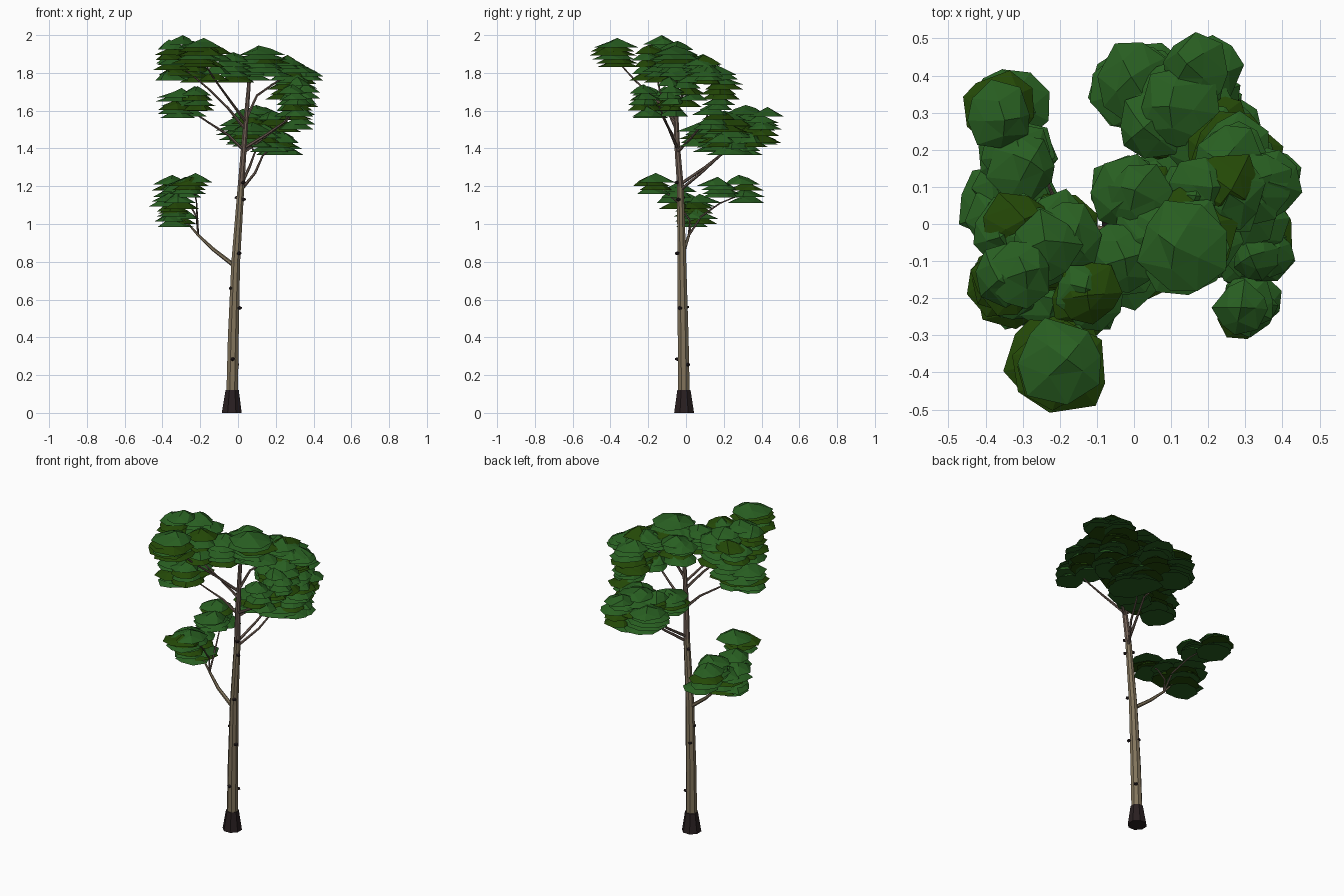
import bpy, bmesh, math, random
from mathutils import Vector

random.seed(11)


def material(name, rgb):
    m = bpy.data.materials.new(name)
    m.diffuse_color = (*rgb, 1)
    return m


LEAF = material("leaf_green", (0.021, 0.112, 0.015))
OLIVE = material("leaf_olive", (0.017, 0.064, 0.002))
BARK = material("pale_bark", (0.225, 0.177, 0.108))
UPPER = material("brown_bark", (0.17, 0.12, 0.095))
DARK = material("dark_bark", (0.022, 0.014, 0.015))


def finish(bm, name, mats):
    bmesh.ops.recalc_face_normals(bm, faces=bm.faces)
    me = bpy.data.meshes.new(name)
    bm.to_mesh(me)
    bm.free()
    for m in mats:
        me.materials.append(m)
    ob = bpy.data.objects.new(name, me)
    bpy.context.collection.objects.link(ob)
    return ob


def tube(name, points, radii, sides, mat, flat=False):
    """Faceted tapered tube through points, optionally with level rings."""
    bm = bmesh.new()
    pts = [Vector(p) for p in points]
    rings = []
    for i, p in enumerate(pts):
        d = pts[min(i + 1, len(pts) - 1)] - pts[max(i - 1, 0)]
        if flat:
            d = Vector((0, 0, 1))
        q = d.to_track_quat('Z', 'Y')
        ring = []
        for k in range(sides):
            a = math.tau * (k + 0.5) / sides
            ring.append(bm.verts.new(p + q @ Vector((math.cos(a), math.sin(a), 0)) * radii[i]))
        rings.append(ring)
    for a, b in zip(rings, rings[1:]):
        for k in range(sides):
            n = (k + 1) % sides
            bm.faces.new((a[k], a[n], b[n], b[k]))
    bm.faces.new(rings[0][::-1])
    bm.faces.new(rings[-1])
    return finish(bm, name, [mat])


def add_pad(bm, x, y, z, r, h, mi):
    """Flat-bottomed, irregular faceted leaf pad."""
    n = 8
    start = random.uniform(0, math.tau)
    ax, ay = (random.uniform(-0.25, 0.25) * r for _ in range(2))
    rim, mid = [], []
    for k in range(n):
        a = start + math.tau * (k + random.uniform(-0.2, 0.2)) / n
        rr = r * random.uniform(0.86, 1.1)
        c, s = math.cos(a), math.sin(a)
        rim.append(bm.verts.new((x + c * rr, y + s * rr, z)))
        if k % 2 == 0:
            mid.append(bm.verts.new((x + ax * 0.6 + c * r * 0.5, y + ay * 0.6 + s * r * 0.5,
                                     z + h * random.uniform(0.52, 0.68))))
    top = bm.verts.new((x + ax, y + ay, z + h))
    faces = [bm.faces.new(rim[::-1])]
    for i in range(n // 2):
        j = (i + 1) % (n // 2)
        a, b, c = rim[2 * i], rim[2 * i + 1], rim[(2 * i + 2) % n]
        for f in ((mid[i], mid[j], top), (a, b, mid[i]), (b, c, mid[j]), (mid[i], b, mid[j])):
            faces.append(bm.faces.new(f))
    for f in faces:
        f.material_index = mi


def foliage(name, clumps, tip=0):
    """Each clump: x, y, lowest z, highest z, pad count, pad radius."""
    bm = bmesh.new()
    for x, y, z0, z1, count, r in clumps:
        for i in range(count):
            last = i == count - 1
            h = 0.05 if last else 0.05 * random.uniform(0.9, 1.1)
            t = i / max(1, count - 1)
            colour = tip if last else int(random.random() < 0.4)
            add_pad(bm, x + random.uniform(-0.025, 0.025), y + random.uniform(-0.025, 0.025),
                    z0 + (z1 - 0.05 - z0) * t, r * random.uniform(0.88, 1.03), h, colour)
    return finish(bm, name, [LEAF, OLIVE])


# Trunk and root collar
tube("root_collar", [(-0.033, -0.01, 0), (-0.031, -0.011, 0.12)], [0.057, 0.038], 8, DARK, True)
tube("lower_trunk", [(-0.031, -0.011, 0.1), (-0.025, -0.015, 0.4), (-0.012, -0.022, 0.8),
                     (0.016, -0.03, 1.2)], [0.033, 0.031, 0.025, 0.019], 8, BARK, True)
tube("upper_trunk", [(0.016, -0.03, 1.2), (0.032, -0.047, 1.42), (0.06, -0.06, 1.77)],
     [0.019, 0.016, 0.01], 8, UPPER, True)

# Dark knots on the trunk: angle, height
for i, (ang, z) in enumerate([(-1.7, 0.285), (0.9, 0.255), (3.4, 0.66), (-0.5, 0.555), (2.2, 0.56),
                              (-1.2, 0.845), (-0.6, 1.13), (-1.0, 1.22), (2.6, 1.14)]):
    t = z / 1.2
    r = 0.034 - 0.013 * t
    bm = bmesh.new()
    bmesh.ops.create_icosphere(bm, subdivisions=1, radius=0.014)
    bmesh.ops.scale(bm, verts=bm.verts, vec=(1, 1, 0.7))
    bmesh.ops.translate(bm, verts=bm.verts, vec=(-0.031 + 0.047 * t ** 1.4 + r * math.cos(ang),
                                                 -0.01 - 0.02 * t + r * math.sin(ang), z))
    finish(bm, f"knot_{i + 1}", [DARK])

# Branches
tube("low_branch", [(-0.02, -0.022, 0.78), (-0.13, -0.01, 0.865), (-0.21, 0.015, 0.94),
                    (-0.28, 0.03, 1.02)], [0.012, 0.01, 0.007, 0.004], 6, BARK)
twigs = [
    [(-0.21, 0.015, 0.94), (-0.215, 0.02, 1.02), (-0.22, -0.05, 1.12), (-0.24, -0.15, 1.2)],
    [(-0.21, 0.015, 0.94), (-0.22, 0.08, 1.04), (-0.26, 0.18, 1.11), (-0.32, 0.3, 1.16)]]
for i, pts in enumerate(twigs):
    tube(f"low_twig_{i + 1}", pts, [0.006, 0.005, 0.004, 0.003], 6, UPPER)
branches = [
    [(0.016, -0.03, 1.18), (0.09, 0.08, 1.27), (0.13, 0.18, 1.36), (0.2, 0.27, 1.43)],
    [(0.018, -0.03, 1.21), (0.06, 0.1, 1.3), (0.09, 0.2, 1.38), (0.04, 0.34, 1.45)],
    [(0.03, -0.045, 1.38), (0.14, 0.03, 1.46), (0.25, 0.1, 1.54), (0.3, 0.15, 1.68)],
    [(0.03, -0.045, 1.4), (0.16, -0.08, 1.48), (0.26, -0.11, 1.55), (0.33, -0.15, 1.64)],
    [(0.03, -0.045, 1.39), (-0.05, -0.07, 1.47), (-0.16, -0.11, 1.54), (-0.28, -0.15, 1.62)],
    [(0.04, -0.05, 1.5), (-0.05, -0.1, 1.61), (-0.15, -0.14, 1.71), (-0.28, -0.16, 1.82)],
    [(0.042, -0.05, 1.54), (-0.04, -0.15, 1.65), (-0.12, -0.27, 1.76), (-0.19, -0.37, 1.87)],
    [(0.045, -0.055, 1.56), (0.1, -0.02, 1.68), (0.2, 0.05, 1.75), (0.32, 0.11, 1.8)],
]
for i, pts in enumerate(branches):
    tube(f"branch_{i + 1}", pts, [0.009, 0.007, 0.005, 0.004], 6, UPPER)

# Foliage, one object per bough
foliage("low_foliage", [
    (-0.36, 0.03, 0.985, 1.17, 6, 0.1), (-0.34, 0.31, 1.11, 1.26, 4, 0.1),
    (-0.31, 0.17, 1.14, 1.25, 4, 0.1), (-0.25, -0.17, 1.16, 1.27, 4, 0.105),
    (-0.32, 0.07, 1.0, 1.16, 5, 0.1), (-0.3, -0.05, 1.08, 1.22, 4, 0.095)])
foliage("left_foliage", [
    (-0.21, -0.38, 1.83, 1.985, 6, 0.13), (-0.33, -0.14, 1.76, 2.0, 8, 0.1),
    (-0.2, -0.03, 1.75, 1.93, 6, 0.115), (-0.13, -0.2, 1.76, 1.95, 5, 0.085),
    (-0.32, 0.0, 1.76, 1.9, 4, 0.09), (-0.23, -0.08, 1.78, 1.97, 6, 0.1),
    (-0.32, -0.16, 1.56, 1.72, 6, 0.11), (-0.23, -0.11, 1.57, 1.73, 5, 0.1),
    (-0.22, -0.2, 1.6, 1.73, 4, 0.095)])
foliage("crown_foliage", [
    (0.14, -0.04, 1.78, 1.945, 6, 0.135), (0.0, 0.06, 1.75, 1.9, 5, 0.11),
    (-0.03, -0.11, 1.75, 1.91, 5, 0.11), (0.07, -0.04, 1.76, 1.9, 4, 0.12),
    (0.17, 0.08, 1.78, 1.89, 4, 0.1)])
foliage("right_foliage", [
    (0.27, 0.08, 1.76, 1.89, 5, 0.11), (0.26, 0.19, 1.66, 1.84, 6, 0.105),
    (0.355, 0.1, 1.74, 1.85, 4, 0.09), (0.35, -0.08, 1.6, 1.78, 5, 0.075),
    (0.31, -0.22, 1.57, 1.74, 5, 0.08), (0.31, 0.16, 1.5, 1.68, 6, 0.095),
    (0.32, 0.01, 1.62, 1.8, 5, 0.095), (0.3, -0.09, 1.57, 1.73, 5, 0.085)])
foliage("rear_foliage", [
    (0.02, 0.36, 1.42, 1.57, 5, 0.12), (0.19, 0.4, 1.43, 1.62, 5, 0.095),
    (0.21, 0.24, 1.365, 1.6, 7, 0.12), (0.07, 0.27, 1.44, 1.61, 5, 0.1),
    (0.06, 0.09, 1.41, 1.54, 5, 0.11), (0.12, 0.33, 1.45, 1.63, 5, 0.115),
    (0.15, 0.16, 1.38, 1.53, 5, 0.11), (0.2, 0.33, 1.365, 1.48, 4, 0.1),
    (0.24, 0.18, 1.365, 1.48, 4, 0.1)])
foliage("olive_foliage", [
    (0.25, 0.08, 1.845, 1.9, 1, 0.095), (-0.33, -0.03, 1.87, 1.92, 1, 0.1),
    (-0.14, -0.18, 1.9, 1.95, 1, 0.085)], tip=1)
